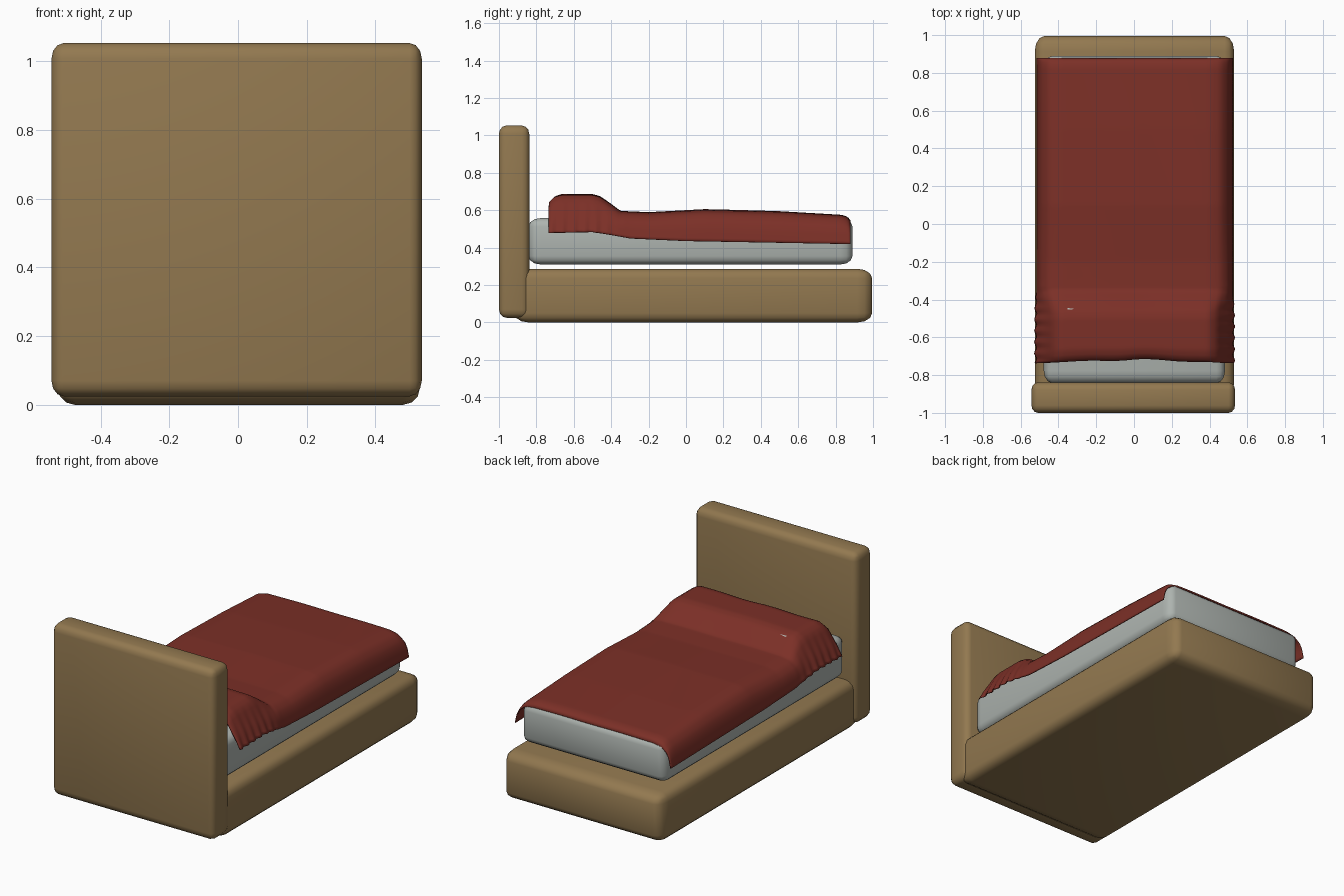
import bpy, bmesh, math

if "Cube" in bpy.data.objects:
    bpy.data.objects.remove(bpy.data.objects["Cube"])


def material(name, rgb):
    m = bpy.data.materials.new(name)
    m.diffuse_color = (*rgb, 1)
    m.use_nodes = True
    m.node_tree.nodes["Principled BSDF"].inputs["Base Color"].default_value = m.diffuse_color
    return m


WOOD = material("tan_wood", (0.29, 0.19, 0.08))
SHEET = material("pale_grey_sheet", (0.42, 0.455, 0.43))
RED = material("dark_red_blanket", (0.20, 0.029, 0.020))


def finish(bm, name, mat):
    mesh = bpy.data.meshes.new(name)
    bm.to_mesh(mesh)
    bm.free()
    mesh.materials.append(mat)
    for p in mesh.polygons:
        p.use_smooth = True
    ob = bpy.data.objects.new(name, mesh)
    bpy.context.collection.objects.link(ob)
    return ob


def soft_box(name, lo, hi, radii, mat):
    """Rounded box whose corner rounding differs per axis."""
    bm = bmesh.new()
    bmesh.ops.create_cube(bm, size=1)
    bmesh.ops.bevel(bm, geom=bm.edges[:], offset=0.25, segments=3,
                    profile=0.5, affect='EDGES')
    for v in bm.verts:
        for i in range(3):
            half, mid = (hi[i] - lo[i]) / 2, (hi[i] + lo[i]) / 2
            t = (abs(v.co[i]) - 0.25) / 0.25
            v.co[i] = mid + math.copysign(half - radii[i] + t * radii[i], v.co[i])
    return finish(bm, name, mat)


def lerp_table(table, t):
    """Piecewise linear lookup in a list of (key, value) pairs."""
    for (a, va), (b, vb) in zip(table, table[1:]):
        if t <= b:
            k = max(0, (t - a) / (b - a))
            return va + (vb - va) * k
    return table[-1][1]


# Frame and headboard
soft_box("bed_base", (-0.525, -0.92, 0.0), (0.53, 0.995, 0.287),
         (0.05, 0.08, 0.05), WOOD)
soft_box("headboard", (-0.543, -1.0, 0.025), (0.535, -0.838, 1.053),
         (0.035, 0.04, 0.045), WOOD)

# Mattress and the pillow under the blanket
soft_box("mattress", (-0.478, -0.842, 0.31), (0.482, 0.89, 0.558),
         (0.045, 0.065, 0.045), SHEET)
soft_box("pillow", (-0.41, -0.712, 0.545), (0.41, -0.42, 0.672),
         (0.06, 0.06, 0.05), SHEET)

# Blanket: draped cross-section swept from the head to the foot
TOP = [(-0.735, 0.65), (-0.71, 0.675), (-0.67, 0.687), (-0.50, 0.687),
       (-0.46, 0.677), (-0.40, 0.635), (-0.35, 0.597), (-0.2, 0.59),
       (0.1, 0.605), (0.5, 0.594), (0.83, 0.576), (0.865, 0.566), (0.88, 0.545)]
HEM = [(-0.735, 0.48), (-0.5, 0.485), (-0.42, 0.473), (-0.3, 0.45),
       (0.0, 0.436), (0.88, 0.42)]
PILLOW = [(-0.735, 1), (-0.46, 1), (-0.34, 0)]
# (position along the half section, x) and (position, fraction of drop to hem)
X_FLAT = [(0, 0), (0.6, 0.40), (0.7, 0.455), (0.78, 0.492), (0.86, 0.508), (1, 0.52)]
D_FLAT = [(0, 0), (0.6, 0.02), (0.7, 0.10), (0.78, 0.32), (0.86, 0.58), (1, 1)]
X_BUMP = [(0, 0), (0.6, 0.395), (0.7, 0.435), (0.78, 0.47), (0.86, 0.497), (1, 0.526)]
D_BUMP = [(0, 0), (0.6, 0.03), (0.7, 0.16), (0.78, 0.45), (0.86, 0.68), (1, 1)]

NU, NV = 60, 130
bm = bmesh.new()
rows = []
for j in range(NV + 1):
    y = -0.735 + 1.615 * j / NV
    top, hem, w = lerp_table(TOP, y), lerp_table(HEM, y), lerp_table(PILLOW, y)
    row = []
    for i in range(NU + 1):
        s = 2 * i / NU - 1
        a = abs(s)
        x = lerp_table(X_FLAT, a) * (1 - w) + lerp_table(X_BUMP, a) * w
        d = lerp_table(D_FLAT, a) * (1 - w) + lerp_table(D_BUMP, a) * w
        # Gathered folds on the sides of the pillow, faint ripples on top
        x += w * max(0, (a - 0.68) / 0.32) * 0.006 * math.sin(y * 105 + 2 * s)
        z = top + (hem - top) * d
        z += 0.0015 * math.sin(9 * s + 5 * y) * (1 - a)
        # Head edge is drawn back a little in the middle
        pull = max(0, 1 - j / 12) * max(0, 1 - a / 0.75)
        yy = y + pull * (0.018 + 0.005 * math.sin(11 * s))
        row.append(bm.verts.new((math.copysign(x, s) + 0.003, yy, z)))
    rows.append(row)
for r0, r1 in zip(rows, rows[1:]):
    for i in range(NU):
        bm.faces.new((r0[i], r0[i + 1], r1[i + 1], r1[i]))
bmesh.ops.smooth_vert(bm, verts=[v for v in bm.verts if not v.is_boundary],
                      factor=0.5, use_axis_x=True, use_axis_y=True, use_axis_z=True)
blanket = finish(bm, "blanket", RED)
thick = blanket.modifiers.new("cloth_thickness", 'SOLIDIFY')
thick.thickness = 0.006
thick.offset = -1
